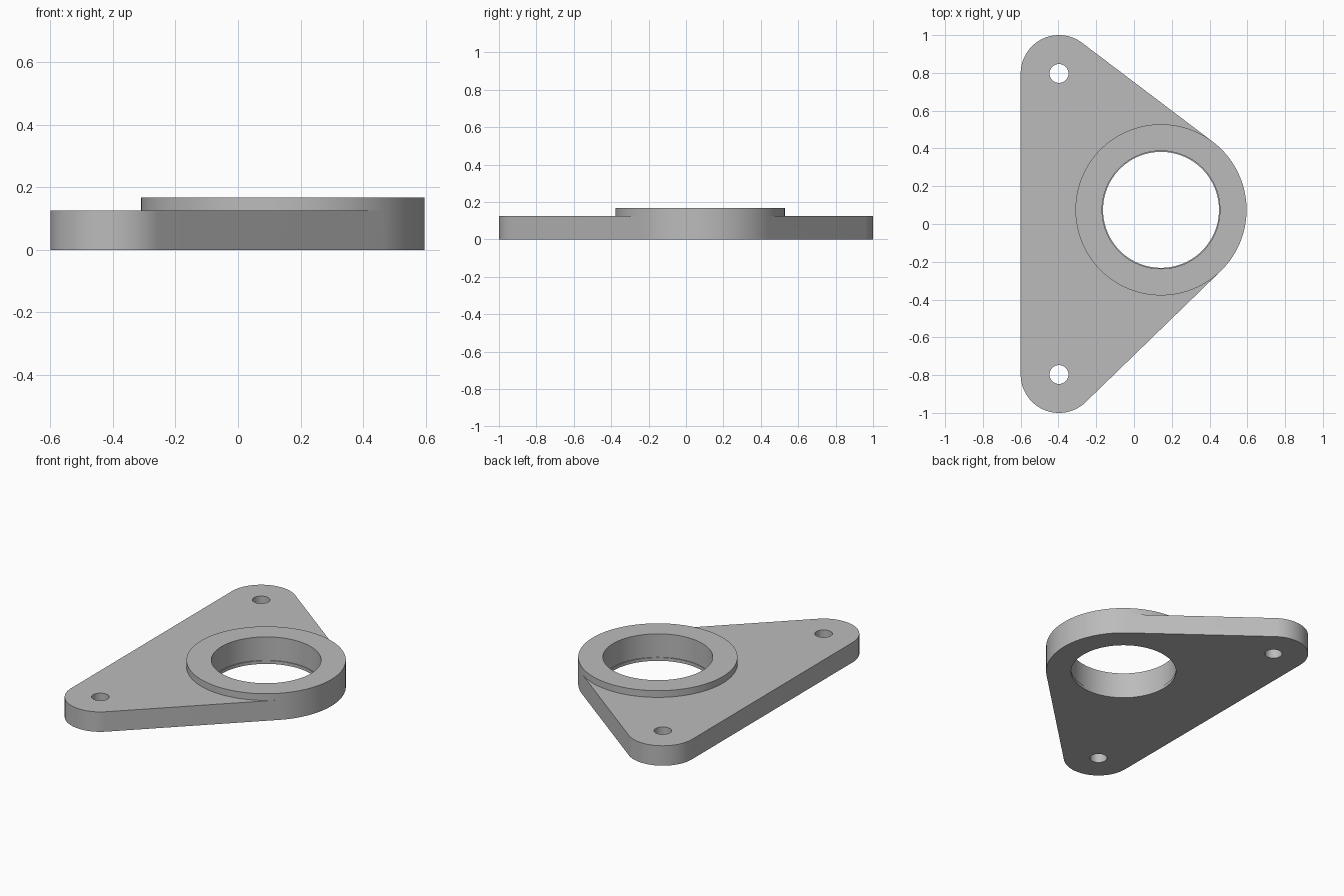
import bpy
import bmesh
from math import cos, sin, tau
from mathutils import Vector
from mathutils.geometry import convex_hull_2d

if "Cube" in bpy.data.objects:
    bpy.data.objects.remove(bpy.data.objects["Cube"])

SEGMENTS = 128
PLATE_TOP, BOSS_TOP, LIP_TOP = 0.125, 0.167, 0.02
BOSS = (0.143, 0.075)
EARS = [(-0.397, 0.797), (-0.397, -0.797)]
BOSS_R, EAR_R, BORE_R, LIP_R, BOLT_R = 0.453, 0.203, 0.312, 0.307, 0.05

grey = bpy.data.materials.new("light grey")
grey.use_nodes = True
grey.diffuse_color = (0.5, 0.5, 0.5, 1)
grey.node_tree.nodes["Principled BSDF"].inputs["Base Color"].default_value = (0.5, 0.5, 0.5, 1)


def circle(centre, radius):
    return [Vector((centre[0] + radius * cos(tau * i / SEGMENTS),
                    centre[1] + radius * sin(tau * i / SEGMENTS))) for i in range(SEGMENTS)]


def prism(name, outline, z0, z1):
    """Extrude a flat outline between two heights."""
    bm = bmesh.new()
    face = bm.faces.new([bm.verts.new((p.x, p.y, z0)) for p in outline])
    top = bmesh.ops.extrude_face_region(bm, geom=[face])["geom"]
    for v in top:
        if isinstance(v, bmesh.types.BMVert):
            v.co.z = z1
    bmesh.ops.recalc_face_normals(bm, faces=bm.faces)
    mesh = bpy.data.meshes.new(name)
    bm.to_mesh(mesh)
    bm.free()
    mesh.materials.append(grey)
    obj = bpy.data.objects.new(name, mesh)
    bpy.context.collection.objects.link(obj)
    return obj


def combine(target, tool, operation):
    """Apply a boolean and discard the tool."""
    mod = target.modifiers.new(operation.title(), "BOOLEAN")
    mod.operation, mod.solver, mod.object = operation, "EXACT", tool
    bpy.context.view_layer.objects.active = target
    bpy.ops.object.modifier_apply(modifier=mod.name)
    bpy.data.objects.remove(tool)


# Plate: the taut outline around the boss and both ears
points = circle(BOSS, BOSS_R) + [p for ear in EARS for p in circle(ear, EAR_R)]
flange = prism("flange_plate", [points[i] for i in convex_hull_2d(points)], 0, PLATE_TOP)

# Raised boss
combine(flange, prism("boss", circle(BOSS, BOSS_R), 0.06, BOSS_TOP), "UNION")

# Bore with a slim lip at the bottom
combine(flange, prism("bore_cutter", circle(BOSS, BORE_R), LIP_TOP, 0.3), "DIFFERENCE")
combine(flange, prism("lip_cutter", circle(BOSS, LIP_R), -0.1, 0.2), "DIFFERENCE")

# Bolt holes
for ear in EARS:
    combine(flange, prism("bolt_cutter", circle(ear, BOLT_R), -0.1, 0.3), "DIFFERENCE")

bpy.ops.object.select_all(action="DESELECT")
flange.select_set(True)
bpy.context.view_layer.objects.active = flange
bpy.ops.object.shade_smooth_by_angle(angle=0.5)
